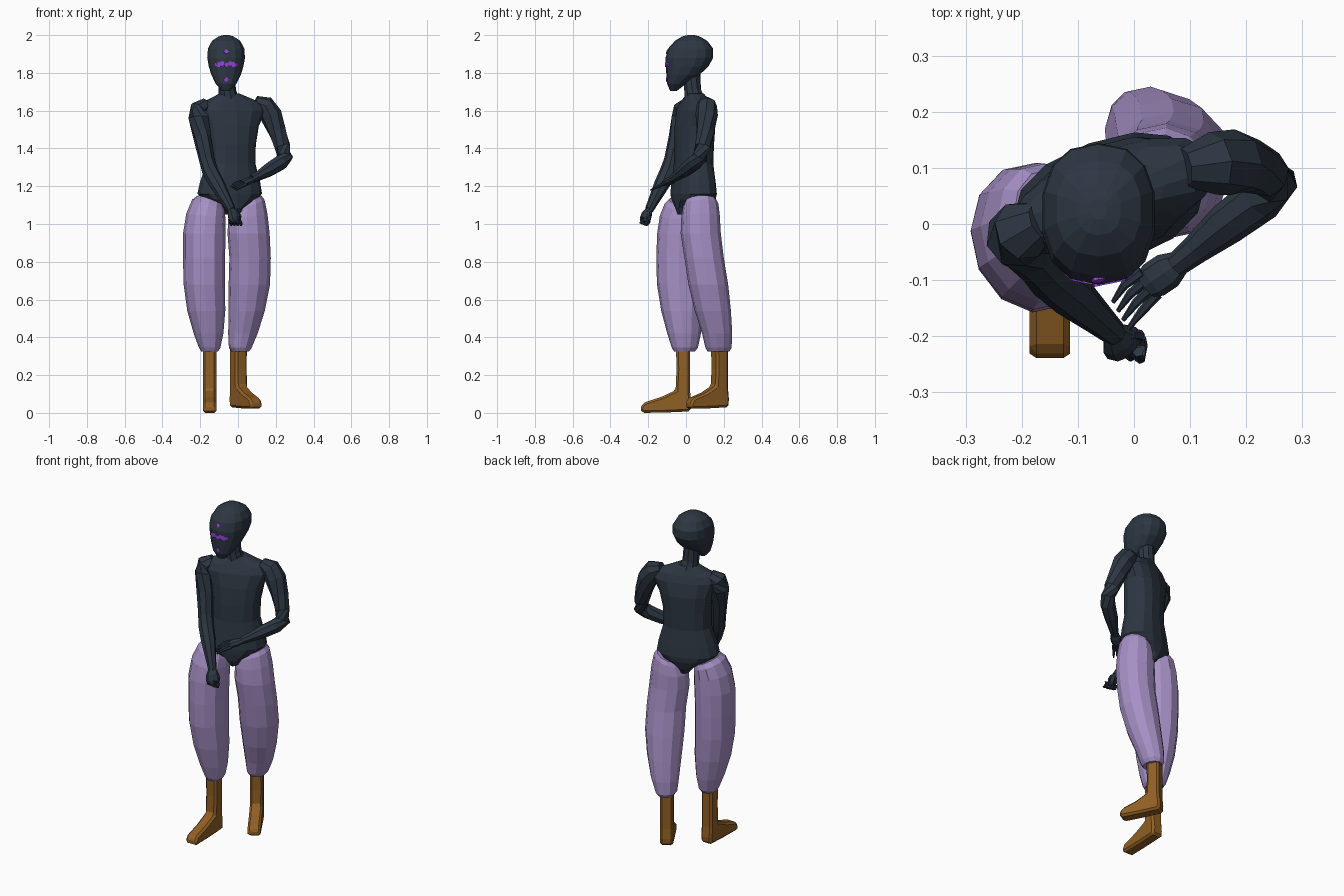
import bpy, bmesh, math
from mathutils import Vector


def material(name, rgb):
    m = bpy.data.materials.new(name)
    m.diffuse_color = (*rgb, 1)
    return m


SLATE = material("dark slate", (0.026, 0.038, 0.055))
LILAC = material("lilac cloth", (0.38, 0.28, 0.56))
BROWN = material("brown leather", (0.28, 0.115, 0.018))
VIOLET = material("violet mark", (0.30, 0.06, 0.70))


def skin(name, rings, mat):
    """Join rings of points into a closed, flat shaded body."""
    bm = bmesh.new()
    vs = [[bm.verts.new(p) for p in r] for r in rings]
    n = len(vs[0])
    for a, b in zip(vs, vs[1:]):
        for i in range(n):
            j = (i + 1) % n
            bm.faces.new((a[i], a[j], b[j], b[i]))
    bm.faces.new(vs[0])
    bm.faces.new(vs[-1])
    bmesh.ops.recalc_face_normals(bm, faces=bm.faces)
    me = bpy.data.meshes.new(name)
    bm.to_mesh(me)
    bm.free()
    me.materials.append(mat)
    ob = bpy.data.objects.new(name, me)
    bpy.context.collection.objects.link(ob)
    return ob


def loft(name, rows, mat, n=12, yaw=0, power=2.0):
    """Rows: centre x, y, z, half width, half depth, optional sideways slope."""
    c, s = math.cos(yaw), math.sin(yaw)
    rings = []
    for cx, cy, cz, rx, ry, *slope in rows:
        ring = []
        for i in range(n):
            a = 2 * math.pi * (i + 0.5) / n
            u, v = math.cos(a), math.sin(a)
            u = rx * math.copysign(abs(u) ** (2 / power), u)
            v = ry * math.copysign(abs(v) ** (2 / power), v)
            z = cz + (slope[0] * u if slope else 0)
            ring.append((cx + u * c - v * s, cy + u * s + v * c, z))
        rings.append(ring)
    return skin(name, rings, mat)


def tube(name, path, mat, n=8, flat=1.0):
    """Path: x, y, z, radius. Flat squashes the section."""
    pts = [Vector(p[:3]) for p in path]
    rings = []
    for k, p in enumerate(pts):
        t = pts[min(k + 1, len(pts) - 1)] - pts[max(k - 1, 0)]
        q = t.to_track_quat('Z', 'Y')
        r = path[k][3]
        rings.append([p + q @ Vector((r * math.cos(2 * math.pi * i / n),
                                      r * flat * math.sin(2 * math.pi * i / n), 0)) for i in range(n)])
    return skin(name, rings, mat)


# head and neck
head = loft("head", [
    (-.063, -.066, 1.705, .022, .018), (-.063, -.050, 1.742, .056, .050),
    (-.063, -.016, 1.79, .080, .088), (-.063, .006, 1.835, .094, .113),
    (-.063, .018, 1.88, .102, .126), (-.063, .024, 1.93, .098, .118),
    (-.063, .027, 1.97, .076, .085), (-.063, .026, 1.993, .040, .046),
    (-.063, .026, 2.0, .015, .018)], SLATE, 14, 0, 2.4)
tube("neck", [(-.045, .05, 1.61, .06), (-.05, .045, 1.66, .055),
              (-.057, .035, 1.71, .046), (-.062, .03, 1.80, .046)], SLATE, 10)

# torso, turned to the figure's left
YAW = math.radians(20)
loft("torso", [
    (-.035, .035, 1.05, .03, .085), (-.037, .037, 1.085, .055, .10),
    (-.042, .04, 1.13, .145, .108), (-.044, .04, 1.16, .175, .11),
    (-.042, .04, 1.22, .163, .105), (-.038, .04, 1.32, .132, .096),
    (-.038, .042, 1.42, .134, .098), (-.038, .048, 1.52, .152, .096),
    (-.035, .05, 1.60, .19, .082), (-.035, .052, 1.64, .17, .066),
    (-.04, .05, 1.67, .10, .052), (-.045, .047, 1.69, .055, .045)],
    SLATE, 14, YAW, 2.3)

# arms
tube("right_arm", [
    (-.165, .005, 1.635, .035), (-.200, -.012, 1.61, .055), (-.208, -.022, 1.56, .057),
    (-.190, -.045, 1.46, .047), (-.165, -.075, 1.34, .041), (-.148, -.095, 1.28, .043),
    (-.110, -.128, 1.21, .041), (-.065, -.168, 1.13, .030), (-.035, -.195, 1.075, .023)], SLATE)
tube("left_arm", [
    (.090, .10, 1.645, .035), (.140, .108, 1.625, .056), (.175, .11, 1.575, .059),
    (.208, .103, 1.49, .049), (.235, .09, 1.41, .043), (.250, .075, 1.355, .042),
    (.225, .045, 1.325, .042), (.165, .0, 1.288, .038), (.110, -.045, 1.256, .027),
    (.075, -.073, 1.238, .022)], SLATE)

# hands: flattened palms with four fingers and a thumb
tube("right_palm", [(-.036, -.193, 1.08, .022), (-.025, -.207, 1.055, .037),
                    (-.018, -.216, 1.025, .038), (-.014, -.22, 1.01, .028)], SLATE, 8, .6)
tube("left_palm", [(.082, -.068, 1.24, .022), (.060, -.083, 1.23, .033),
                   (.035, -.100, 1.22, .033), (.022, -.11, 1.214, .026)], SLATE, 8, .6)
for i in range(4):
    k = i - 1.5
    x, y = -.018 + k * .017, -.222 - k * .004
    tube(f"right_finger_{i + 1}", [(x, y, 1.035, .010), (x + .003, y - .012, 1.008, .010),
                                   (x + .008, y + .012, .998, .009), (x + .008, y + .026, 1.015, .006)], SLATE, 6)
    tube(f"left_finger_{i + 1}", [(.028 + k * .009, -.105 - k * .013, 1.217 - k * .005, .010),
                                  (-.002 + k * .010, -.133 - k * .016, 1.205 - k * .006, .008),
                                  (-.024 + k * .009, -.163 - k * .016, 1.188 - k * .006, .004)], SLATE, 6)
tube("right_thumb", [(-.008, -.197, 1.065, .011), (.010, -.198, 1.04, .010),
                     (.010, -.205, 1.015, .006)], SLATE, 6)
tube("left_thumb", [(.070, -.085, 1.232, .011), (.045, -.118, 1.215, .010),
                    (.020, -.135, 1.20, .005)], SLATE, 6)

# baggy trouser legs, sloping down toward the crotch at the top
loft("right_trouser_leg", [
    (-.150, -.008, .325, .044, .056), (-.150, -.006, .345, .056, .070),
    (-.156, -.010, .42, .078, .090), (-.168, -.018, .54, .100, .114),
    (-.178, -.025, .68, .109, .130), (-.180, -.025, .82, .110, .134),
    (-.178, -.022, .95, .112, .132), (-.170, -.015, 1.04, .103, .125, -.15),
    (-.157, -.003, 1.10, .085, .112, -.35), (-.147, .003, 1.125, .066, .095, -.4)],
    LILAC, 12, math.radians(12))
loft("left_trouser_leg", [
    (.012, .172, .325, .046, .058), (.012, .172, .345, .060, .070),
    (.026, .165, .42, .078, .080), (.046, .142, .54, .096, .096),
    (.060, .118, .68, .110, .105), (.064, .096, .82, .110, .104),
    (.056, .078, .95, .112, .106), (.052, .077, 1.04, .104, .102, .15),
    (.054, .078, 1.10, .086, .094, .35), (.055, .078, 1.125, .068, .082, .4)],
    LILAC, 12, math.radians(12))


# boots: one side profile (forward, height), given width
def boot(name, x, y, direction, length, lift):
    profile = [(-.032, .35), (-.032, .12), (-.038, .06), (-.034, .018), (.10, .012),
               (.222, .01), (.235, .03), (.215, .064), (.12, .095), (.045, .13), (.040, .23), (.043, .35)]
    f = Vector((*direction, 0)).normalized()
    side = Vector((-f.y, f.x, 0))
    rings = []
    for w in (-.036, .036):
        rings.append([Vector((x, y, 0)) + f * (u * (length if u > .05 else 1)) + side * w
                      + Vector((0, 0, z + (lift if z < .2 else 0))) for u, z in profile])
    ob = skin(name, rings, BROWN)
    b = ob.modifiers.new("chamfer", 'BEVEL')
    b.width = .012
    b.segments = 1


boot("right_boot", -.150, -.01, (0, -1), 1.0, -.01)
boot("left_boot", .0, .182, (.50, -.87), .86, .012)

# face marks: thin discs laid on the front of the head
marks = [(0, 1.912, .012), (0, 1.765, .012), (0, 1.843, .011)]
for s in (-1, 1):
    marks += [(s * .020, 1.850, .013), (s * .038, 1.844, .014), (s * .052, 1.845, .009)]
bpy.context.view_layer.update()
for i, (dx, z, r) in enumerate(marks):
    hit, loc, nor, _ = head.ray_cast(Vector((-.063 + dx, -1, z)), Vector((0, 1, 0)))
    if hit:
        a, b = loc - nor * .003, loc + nor * .003
        tube(f"face_mark_{i + 1}", [(*a, r), (*b, r)], VIOLET, 8)
